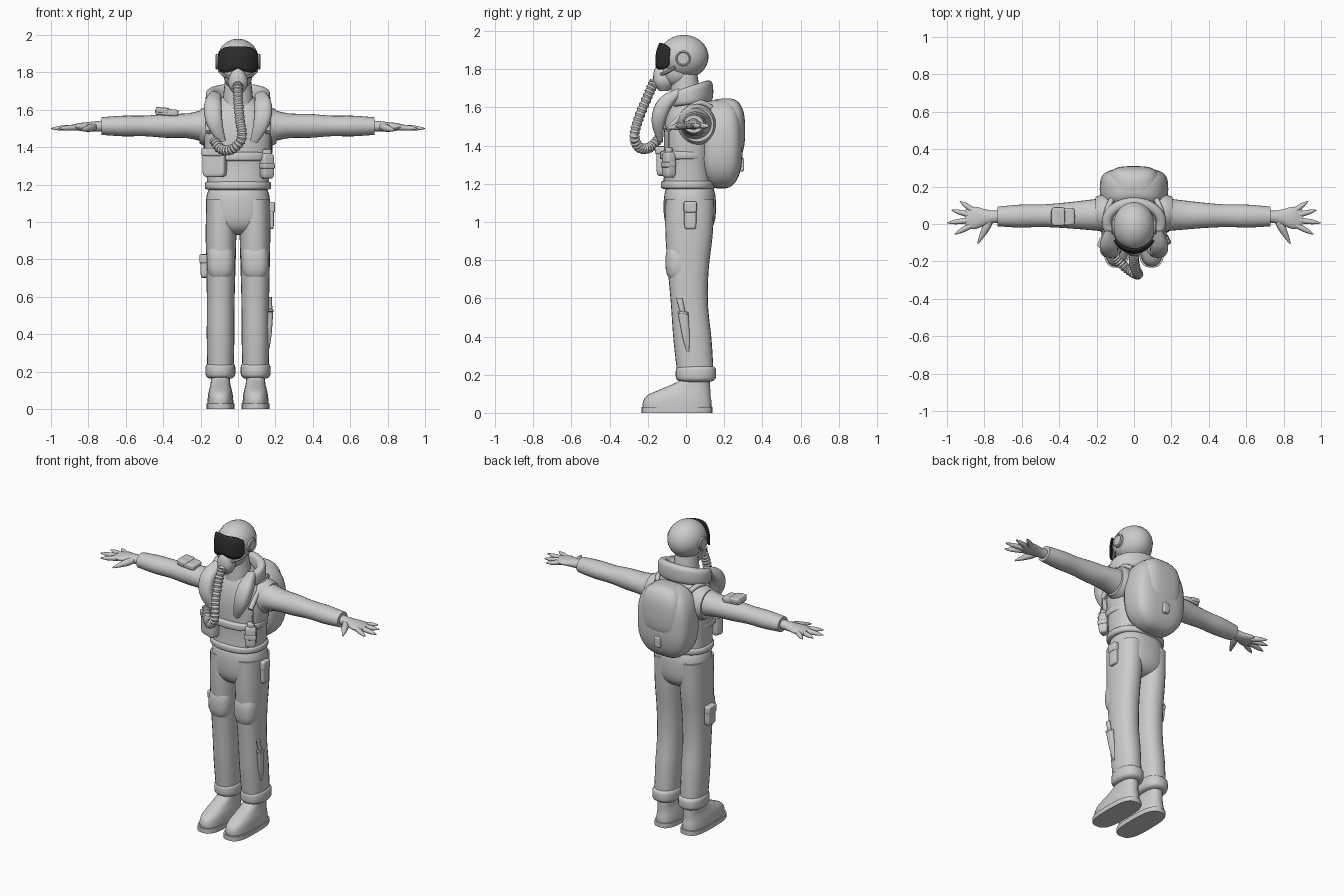
import bpy, bmesh, math
from mathutils import Vector, Matrix

if "Cube" in bpy.data.objects:
    bpy.data.objects.remove(bpy.data.objects["Cube"])

X, Y, Z = Matrix.Identity(3)
parts = []


def make_material(name, value):
    material = bpy.data.materials.new(name)
    material.use_nodes = True
    colour = (value, value, value, 1)
    material.diffuse_color = colour
    material.node_tree.nodes["Principled BSDF"].inputs["Base Color"].default_value = colour
    return material


suit_grey = make_material("suit_grey", .6)
visor_black = make_material("visor_black", .025)


def finish(name, bm, material=suit_grey):
    bmesh.ops.recalc_face_normals(bm, faces=bm.faces)
    mesh = bpy.data.meshes.new(name)
    bm.to_mesh(mesh)
    bm.free()
    mesh.materials.append(material)
    obj = bpy.data.objects.new(name, mesh)
    bpy.context.collection.objects.link(obj)
    parts.append(obj)
    return obj


def rounded(angle, power):
    """Cosine and sine of a superellipse."""
    return [math.copysign(abs(value) ** (2 / power), value) for value in (math.cos(angle), math.sin(angle))]


def bridge(bm, rings):
    """Join neighbouring rings with quads and cap both ends."""
    for lower, upper in zip(rings, rings[1:]):
        for k in range(len(lower)):
            bm.faces.new((lower[k - 1], lower[k], upper[k], upper[k - 1]))
    bm.faces.new(rings[0])
    bm.faces.new(rings[-1])


def catmull(rows, steps):
    """Smooth curve through all rows."""
    curve = []
    for i in range(len(rows) - 1):
        before, start, end = rows[max(i - 1, 0)], rows[i], rows[i + 1]
        after = rows[min(i + 2, len(rows) - 1)]
        for k in range(steps):
            t = k / steps
            curve.append([b + t / 2 * (c - a + t * (2 * a - 5 * b + 4 * c - d + t * (3 * b - a - 3 * c + d)))
                          for a, b, c, d in zip(before, start, end, after)])
    return curve + [rows[-1]]


def skin(name, points, widths, depths=None, axis=None, ref=Y, steps=4, sides=24, power=2, mirror=1, ribs=0):
    """Skin cross-sections along a path; a fixed axis keeps them parallel."""
    if not isinstance(widths, list):
        widths = [widths] * len(points)
    rows = catmull([(*p, w, d) for p, w, d in zip(points, widths, depths or widths)], steps)
    path = [Vector(row[:3]) for row in rows]
    bm, rings = bmesh.new(), []
    for i, (*_, width, depth) in enumerate(rows):
        along = axis or (path[min(i + 1, len(path) - 1)] - path[max(i - 1, 0)]).normalized()
        side = along.cross(ref).normalized()
        up = side.cross(along)
        swell = ribs * (i % 2)
        ring = []
        for k in range(sides):
            c, s = rounded(math.tau * k / sides, power)
            p = path[i] + side * c * (width + swell) + up * s * (depth + swell)
            ring.append(bm.verts.new((p.x * mirror, p.y, p.z)))
        rings.append(ring)
    bridge(bm, rings)
    return finish(name, bm)


def loft(name, start, end, widths, depths=None, bow=None, **options):
    """Evenly spaced sections from start to end, bowed along y."""
    last = len(widths) - 1
    points = [Vector(start).lerp(Vector(end), i / last) + Y * (bow[i] if bow else 0) for i in range(last + 1)]
    return skin(name, points, widths, depths, **options)


def cushion(name, centre, half, power=2, edge=None, turn=0, axis='Z', rows=16, sides=32):
    """Superellipsoid: power rounds the plan, edge rounds the upright profile."""
    bm, rings = bmesh.new(), []
    for i in range(rows):
        c, s = rounded(math.pi * ((i + .5) / rows - .5), edge or power)
        ring = []
        for k in range(sides):
            u, v = rounded(math.tau * k / sides, power)
            ring.append(bm.verts.new((half[0] * c * u, half[1] * c * v, half[2] * s)))
        rings.append(ring)
    bridge(bm, rings)
    bm.transform(Matrix.Translation(centre) @ Matrix.Rotation(turn, 4, axis))
    return finish(name, bm)


# Torso, hips and neck
loft("vest", (0, .01, 1.19), (0, .02, 1.69), [.165, .17, .18, .18, .15, .06], [.13, .125, .13, .13, .11, .06],
     axis=Z, power=2.5, sides=32)
cushion("hips", (0, .02, 1.08), (.172, .137, .15), power=2.4, edge=3)
cushion("belt", (0, .012, 1.195), (.178, .144, .026), power=2.3, edge=5)
cushion("waist_strap", (0, 0, 1.35), (.182, .137, .026), power=2.4, edge=6)
loft("neck", (0, 0, 1.62), (0, -.01, 1.8), [.085, .075, .065], axis=Z)

# Life vest collar around the neck
arc = [math.radians(a) for a in range(-130, 131, 26)]
skin("vest_collar", [(.145 * math.sin(a), .01 + .105 * math.cos(a), 1.66 + .025 * math.cos(a)) for a in arc],
     [.028 for a in arc], [.046 + .01 * math.cos(a) for a in arc], ref=Z, power=3)

for side in (1, -1):
    # Hanging vest lobes and armholes
    skin("vest_lobe", [(.12, -.03, 1.68), (.135, -.11, 1.62), (.125, -.145, 1.53), (.085, -.135, 1.43)],
         [.03, .047, .043, .02], [.02, .04, .036, .015], power=2.8, mirror=side)
    loft("vest_armhole", (.1, .05, 1.51), (.205, .06, 1.51), [.09, .1, .1, .085], [.105, .108, .106, .09],
         axis=X, ref=Z, mirror=side)

    # Sleeve and gloved hand with fanned fingers
    loft("sleeve", (.15, .05, 1.515), (.73, .04, 1.513), [.09, .078, .067, .06, .061, .052],
         [.095, .067, .064, .055, .055, .047], axis=X, ref=Z, mirror=side)
    loft("palm", (.71, .04, 1.513), (.9, .03, 1.507), [.032, .034, .046, .06, .045],
         [.03, .028, .024, .02, .008], axis=X, ref=Z, mirror=side)
    knuckle = Vector((.8, .03, 1.508))
    for i in range(4):
        angle = math.radians(21 * i - 28)
        reach = Vector((math.cos(angle), math.sin(angle), -.04)) * (.2 - .02 * abs(i - 1))
        loft("finger", knuckle + reach * .4, knuckle + reach, [.016, .015, .012, .003],
             ref=Z, sides=12, mirror=side)
    loft("thumb", (.77, .02, 1.51), (.835, -.105, 1.49), [.02, .021, .014, .004], ref=Z, sides=12, mirror=side)

    # Trouser leg, knee patch, cuff and boot
    loft("trouser_leg", (.09, .02, 1.12), (.094, .05, .2), [.08, .082, .078, .074, .074, .07],
         [.128, .124, .107, .097, .1, .095], [0, -.01, -.02, -.02, -.01, 0], axis=Z, power=2.3, mirror=side)
    cushion("knee_patch", (.092 * side, -.03, .79), (.075, .078, .11), power=2.6)
    cushion("trouser_cuff", (.094 * side, .052, .206), (.08, .106, .046), power=2.3, edge=4)
    loft("boot", (.094, -.045, .02), (.094, .05, .2), [.07, .068, .063, .054, .05, .05],
         [.18, .18, .165, .125, .085, .075], [0, -.02, -.03, -.01, .01, 0], axis=Z, power=2.6, mirror=side)
    loft("boot_sole", (.094, -.047, 0), (.094, -.047, .03), [.075, .075], [.187, .187],
         axis=Z, power=3, steps=1, mirror=side)

    # Ear cup, mask strap and backpack strap
    skin("ear_cup", [(x, -.015, 1.857) for x in (.09, .116, .121, .116)], [.042, .042, .035, .03],
         axis=X, ref=Z, steps=1, mirror=side)
    skin("mask_strap", [(.1, -.06, 1.81), (.075, -.1, 1.785), (.03, -.14, 1.77)], .009,
         ref=Z, sides=8, mirror=side)
    skin("pack_strap", [(.12, .13, 1.6), (.15, .05, 1.62), (.16, -.1, 1.48)], .015, ref=X, sides=12, mirror=side)

# Helmet and face
cushion("helmet", (0, -.012, 1.865), (.112, .13, .115))
cushion("face", (0, -.045, 1.79), (.078, .085, .085))

# Wrap-around visor with a nose notch
bm = bmesh.new()
columns, levels, grid = 24, 6, []
for i in range(columns + 1):
    u = abs(i / columns * 2 - 1)
    angle = math.radians(58) * (i / columns * 2 - 1)
    low = 1.822 - .024 * math.sin(min(u * 1.6, 1) * math.pi / 2) + .03 * u ** 8
    high = 1.937 - .03 * u ** 4
    column = []
    for k in range(levels + 1):
        z = low + (high - low) * k / levels
        bulge = 1 - 23 * max(z - 1.86, 0) ** 2
        column.append(bm.verts.new((.125 * bulge * math.sin(angle), -.012 - .143 * bulge * math.cos(angle), z)))
    grid.append(column)
for left, right in zip(grid, grid[1:]):
    for k in range(levels):
        bm.faces.new((left[k], right[k], right[k + 1], left[k + 1]))
visor = finish("visor", bm, visor_black)
shell = visor.modifiers.new("thickness", 'SOLIDIFY')
shell.thickness, shell.offset = .009, 0

# Breathing mask and ribbed hose
loft("mask", (0, -.115, 1.685), (0, -.125, 1.828), [.022, .048, .053, .04, .015], [.025, .05, .052, .045, .025],
     axis=Z, power=2.3)
loft("mask_valve", (0, -.12, 1.735), (0, -.182, 1.722), [.032, .031, .022], ref=Z)
skin("air_hose", [(0, -.165, 1.74), (0, -.2, 1.66), (.01, -.245, 1.55), (.02, -.27, 1.45), (-.03, -.245, 1.39),
                  (-.09, -.19, 1.39), (-.13, -.14, 1.44)], .022, ref=X + Y * .3, steps=9, sides=16, ribs=.006)

# Backpack body, flap and buckle
cushion("backpack", (0, .185, 1.41), (.184, .113, .236), power=3.4, edge=2.6)
cushion("backpack_flap", (0, .21, 1.48), (.14, .1, .168), power=3.2, edge=2.8)
cushion("backpack_buckle", (0, .285, 1.3), (.022, .02, .035), power=6)

# Hip and thigh pouches, each with a lid
for name, x, y, z, width, height in (("hip_pouch", .172, .022, 1.035, .032, .073),
                                     ("thigh_pouch", -.18, .01, .765, .038, .063)):
    cushion(name, (x, y, z), (.02, width, height), power=6)
    cushion(name + "_lid", (x * 1.02, y, z + height * .6), (.022, width * 1.08, height * .4), power=6)

# Sleeve and chest pouches
cushion("sleeve_pouch", (-.38, .04, 1.587), (.063, .047, .018), power=6, turn=.08, axis='Y')
cushion("sleeve_pouch_lid", (-.405, .04, 1.598), (.035, .05, .015), power=6, turn=.08, axis='Y')
cushion("chest_pouch", (-.125, -.11, 1.312), (.063, .03, .072), power=6, turn=-.35)
cushion("chest_pouch_lid", (-.127, -.115, 1.375), (.067, .031, .022), power=6, turn=-.35)

# Radio with aerial
cushion("radio", (.155, -.09, 1.3), (.034, .028, .068), power=5, turn=.5)
cushion("radio_band", (.156, -.092, 1.3), (.037, .031, .015), power=6, turn=.5)
cushion("radio_knob", (.155, -.09, 1.37), (.024, .02, .02), edge=5)
loft("radio_aerial", (.17, -.09, 1.36), (.172, -.09, 1.47), [.005, .004], sides=8)

# Sheathed knife on the lower leg
loft("knife_sheath", (.162, .01, .32), (.174, -.015, .52), [.006, .012, .014, .014], [.006, .018, .023, .027],
     axis=Z, power=3)
cushion("knife_guard", (.174, -.016, .525), (.015, .028, .007), power=5, turn=-.14, axis='X')
loft("knife_handle", (.174, -.016, .52), (.172, -.035, .6), [.009, .01, .009], [.014, .015, .017], axis=Z)

bpy.ops.object.select_all(action='DESELECT')
for obj in parts:
    obj.select_set(True)
bpy.context.view_layer.objects.active = parts[0]
bpy.ops.object.shade_smooth_by_angle(angle=math.radians(40))
